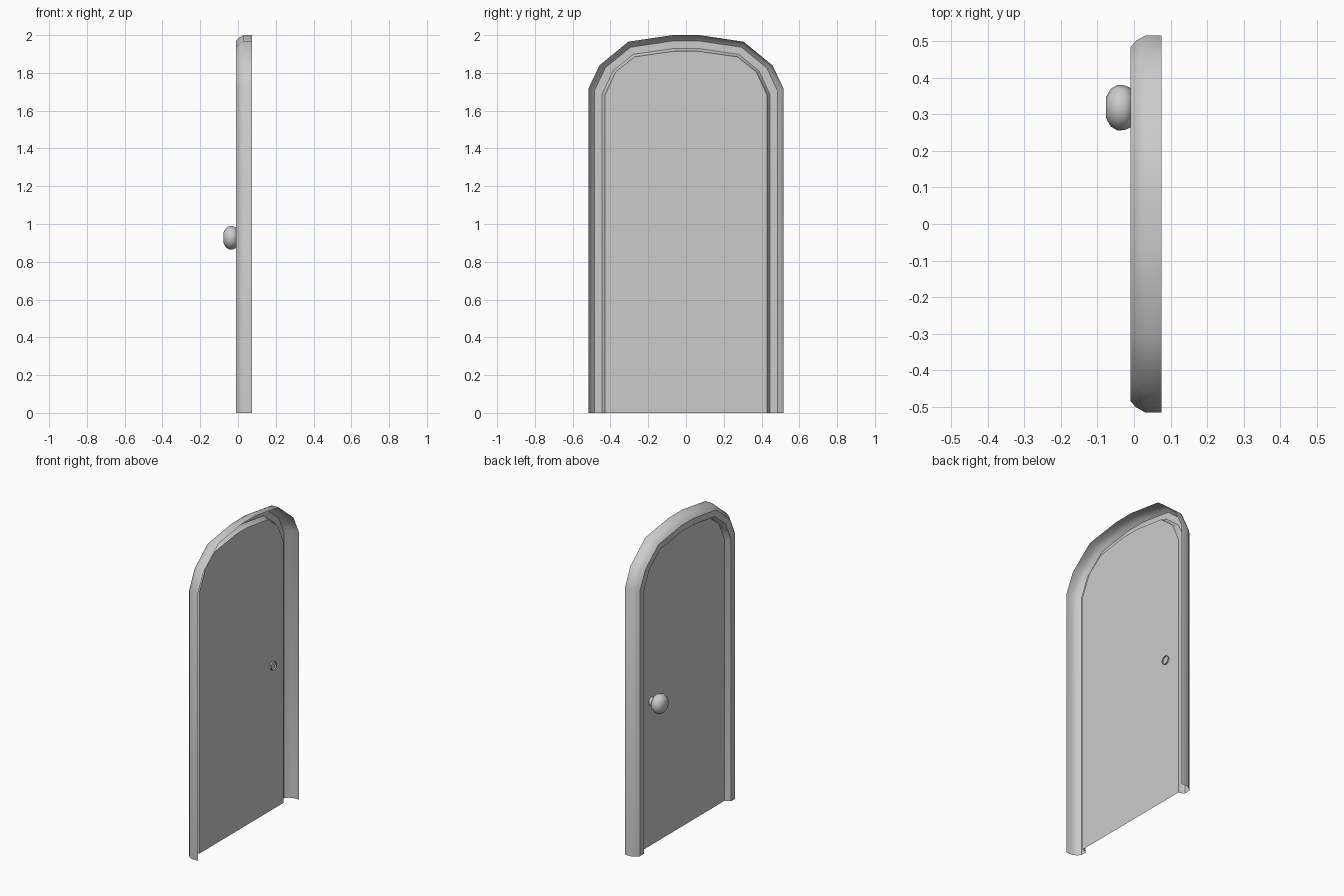
import bpy
import math

if "Cube" in bpy.data.objects:
    bpy.data.objects.remove(bpy.data.objects["Cube"])

# Half outlines of the arch (y, z), from the ground to the crown
OUTER = [(0.515, 0), (0.515, 1.72), (0.458, 1.84), (0.305, 1.965), (0.07, 2.0)]
INNER = [(0.43, 0), (0.43, 1.68), (0.372, 1.805), (0.272, 1.885), (0.06, 1.915)]


def full_arch(half):
    return [(-y, z) for y, z in half] + [(y, z) for y, z in reversed(half)]


def make_object(name, verts, faces, angle=None):
    mesh = bpy.data.meshes.new(name)
    mesh.from_pydata(verts, [], faces)
    obj = bpy.data.objects.new(name, mesh)
    bpy.context.collection.objects.link(obj)
    if angle:
        bpy.ops.object.select_all(action='DESELECT')
        obj.select_set(True)
        bpy.context.view_layer.objects.active = obj
        bpy.ops.object.shade_smooth_by_angle(angle=math.radians(angle))
    return obj


def grid_faces(rows, cols, closed=False):
    """Quads between successive rows of points."""
    return [(r * cols + c, r * cols + (c + 1) % cols,
             (r + 1) * cols + (c + 1) % cols, (r + 1) * cols + c)
            for r in range(rows - 1) for c in range(cols if closed else cols - 1)]


# Hollow frame moulding: (blend from outer to inner outline, depth x)
profile = [(0, 0.075), (0, 0.03), (0.16, 0.006), (0.36, -0.01),
           (0.83, -0.01), (0.94, 0.003), (1.0, 0.025)]
outer, inner = full_arch(OUTER), full_arch(INNER)
verts = [(x, oy + (iy - oy) * t, oz + (iz - oz) * t)
         for (oy, oz), (iy, iz) in zip(outer, inner) for t, x in profile]
make_object("door_frame", verts, grid_faces(len(outer), len(profile)), 40)

# Flat door panel inside the frame
make_object("door_panel", [(0.025, y, z) for y, z in inner],
            [tuple(range(len(inner)))])

# Round knob with its stem passing through the panel: (x, radius)
lathe = [(0.034, 0.027), (-0.002, 0.027), (-0.01, 0.054), (-0.025, 0.061),
         (-0.045, 0.0625), (-0.064, 0.051), (-0.077, 0.028)]
sides = 12
verts = [(x, 0.318 + r * math.cos(2 * math.pi * i / sides),
          0.927 + r * math.sin(2 * math.pi * i / sides))
         for x, r in lathe for i in range(sides)]
faces = grid_faces(len(lathe), sides, closed=True)
last = (len(lathe) - 1) * sides
faces.append(tuple(range(last, last + sides)))
make_object("door_knob", verts, faces, 50)
